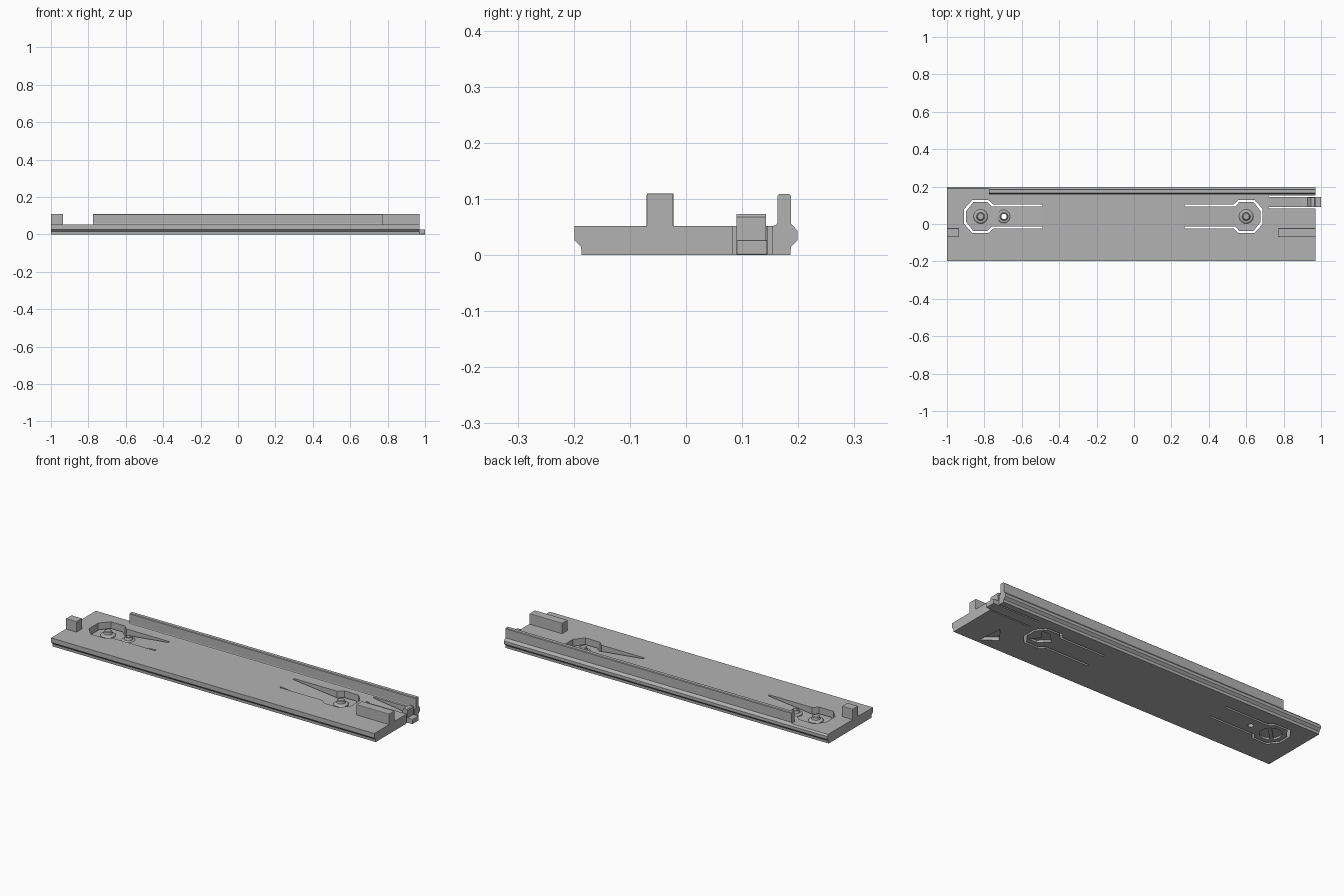
import bpy, bmesh, math
from mathutils import Matrix, Vector

if "Cube" in bpy.data.objects:
    bpy.data.objects.remove(bpy.data.objects["Cube"])

grey = bpy.data.materials.new("plain_grey")
grey.diffuse_color = (0.45, 0.45, 0.45, 1)
grey.use_nodes = True
grey.node_tree.nodes["Principled BSDF"].inputs["Base Color"].default_value = grey.diffuse_color


def prism(name, pts, lo, hi, axis="z"):
    """Extrude a 2D outline along z (x,y outline), x (y,z outline) or y (x,z outline)."""
    place = {"z": lambda a, b, t: (a, b, t), "x": lambda a, b, t: (t, a, b),
             "y": lambda a, b, t: (a, t, b)}[axis]
    bm = bmesh.new()
    face = bm.faces.new([bm.verts.new(place(a, b, lo)) for a, b in pts])
    ext = bmesh.ops.extrude_face_region(bm, geom=[face])
    move = Vector(place(0, 0, hi - lo))
    bmesh.ops.translate(bm, vec=move, verts=[v for v in ext["geom"] if isinstance(v, bmesh.types.BMVert)])
    bmesh.ops.recalc_face_normals(bm, faces=bm.faces)
    return finish(name, bm)


def finish(name, bm):
    me = bpy.data.meshes.new(name)
    bm.to_mesh(me)
    bm.free()
    me.materials.append(grey)
    ob = bpy.data.objects.new(name, me)
    bpy.context.collection.objects.link(ob)
    return ob


def box(name, x0, x1, y0, y1, z0, z1, bevel=0):
    ob = prism(name, [(x0, y0), (x1, y0), (x1, y1), (x0, y1)], z0, z1)
    if bevel:
        mod = ob.modifiers.new("soft_edges", "BEVEL")
        mod.width = bevel
        mod.segments = 2
    return ob


def lathe(name, x, y, profile, n=32):
    """Solid of stacked circular rings (radius, z)."""
    bm = bmesh.new()
    rings = [[bm.verts.new((x + r * math.cos(2 * math.pi * i / n),
                            y + r * math.sin(2 * math.pi * i / n), z)) for i in range(n)]
             for r, z in profile]
    for a, b in zip(rings, rings[1:]):
        for i in range(n):
            bm.faces.new((a[i], a[(i + 1) % n], b[(i + 1) % n], b[i]))
    bm.faces.new(rings[0][::-1])
    bm.faces.new(rings[-1])
    bmesh.ops.recalc_face_normals(bm, faces=bm.faces)
    ob = finish(name, bm)
    activate(ob)
    bpy.ops.object.shade_smooth_by_angle(angle=math.radians(30))
    return ob


def activate(ob):
    bpy.ops.object.select_all(action="DESELECT")
    bpy.context.view_layer.objects.active = ob
    ob.select_set(True)


def cut(ob, cutter):
    mod = ob.modifiers.new("cut", "BOOLEAN")
    mod.operation = "DIFFERENCE"
    mod.solver = "EXACT"
    mod.object = cutter
    activate(ob)
    bpy.ops.object.modifier_apply(modifier=mod.name)
    bpy.data.objects.remove(cutter)


TOP, FLOOR, CY = 0.052, 0.022, 0.04

# base plate with undercut long edges
base = prism("base_plate", [(-0.186, 0), (0.186, 0), (0.187, 0.015), (0.199, 0.027), (0.199, 0.043),
                            (0.191, TOP), (-0.199, TOP), (-0.199, 0.027), (-0.187, 0.015)],
             -1.0, 0.97, "x")

# guide rail with filleted foot, and the two guide blocks
rail = prism("back_rail", [(0.155, TOP), (0.191, TOP), (0.187, 0.056), (0.187, 0.106), (0.184, 0.109),
                           (0.166, 0.109), (0.163, 0.106), (0.163, 0.058), (0.161, 0.054)],
             -0.775, 0.97, "x")
box("left_guide_block", -1.0, -0.935, -0.07, -0.022, TOP - 0.004, 0.11, 0.003)
box("right_guide_block", 0.77, 0.97, -0.07, -0.022, TOP - 0.004, 0.11, 0.003)


def outline(cx, s, gap):
    """Octagonal head outline joined to a straight arm; s points along the arm."""
    half = [(-0.088, 0.04), (-0.045, 0.088), (0.042, 0.088), (0.068, 0.064), (0.33, 0.064)]
    half = [(x if i == 4 else x * (1 - gap / 0.088), y - gap) for i, (x, y) in enumerate(half)]
    full = half + [(x, -y) for x, y in reversed(half)]
    return [(cx + s * x, CY + y) for x, y in full]


# two flexible clips: through slit around each, low head, arm ramping up to the plate
for side, cx, s in (("left", -0.82, 1), ("right", 0.6, -1)):
    cut(base, prism("cutter", outline(cx, s, 0), -0.1, 0.2))
    pts = outline(cx, s, 0.011)
    head = prism(side + "_clip_head", pts[:4] + pts[6:], 0, FLOOR)
    xs, xe = pts[3][0], pts[4][0]
    arm = prism(side + "_clip_arm", [(xs, 0), (xe, 0), (xe, TOP), (xs, FLOOR)],
                CY - 0.053, CY + 0.053, "y")
    lathe(side + "_clip_peg", cx, CY, [(0.038, FLOOR - 0.004), (0.038, 0.026), (0.032, 0.032),
                                       (0.022, 0.034), (0.02, 0.047), (0.016, 0.05)])
    if side == "left":
        # hollow second peg over a through hole
        peg = lathe("left_hollow_peg", -0.695, CY, [(0.036, FLOOR - 0.002), (0.036, 0.03), (0.03, 0.035),
                                                   (0.022, 0.036), (0.02, 0.047), (0.018, 0.05)])
        for part in (arm, peg):
            cut(part, lathe("cutter", -0.695, CY, [(0.014, -0.1), (0.014, 0.2)]))
        # round recess with a diagonal bar underneath
        cut(head, lathe("cutter", cx, CY, [(0.055, -0.1), (0.055, 0.01)]))
        bar = box("left_lock_bar", -0.054, 0.054, -0.009, 0.009, 0, 0.011)
        bar.data.transform(Matrix.Translation((cx, CY, 0)) @ Matrix.Rotation(math.radians(45), 4, "Z"))
    else:
        # chevron recess underneath
        chevron = [(-0.05, 0), (0, 0.05), (0.05, 0.05), (0.01, 0), (0.05, -0.05), (0, -0.05)]
        cut(head, prism("cutter", [(cx + x, CY + y) for x, y in chevron], -0.1, 0.012))

# triangular direction recess underneath
cut(base, prism("cutter", [(0.825, -0.165), (0.815, -0.025), (0.75, -0.11)], -0.1, 0.018))

# end latch: slotted spring arm, raised lug and projecting tab
cut(base, box("cutter", 0.72, 1.1, 0.083, 0.153, -0.1, TOP + 0.0005))
prism("latch_arm", [(0.72, 0), (0.97, 0), (0.97, 0.027), (0.9, 0.027), (0.72, TOP)], 0.09, 0.145, "y")
prism("latch_lug", [(0.925, 0.02), (0.97, 0.02), (0.97, 0.068), (0.965, 0.073), (0.945, 0.073)],
      0.09, 0.143, "y")
box("latch_tab", 0.96, 1.0, 0.09, 0.145, 0, 0.027, 0.003)
